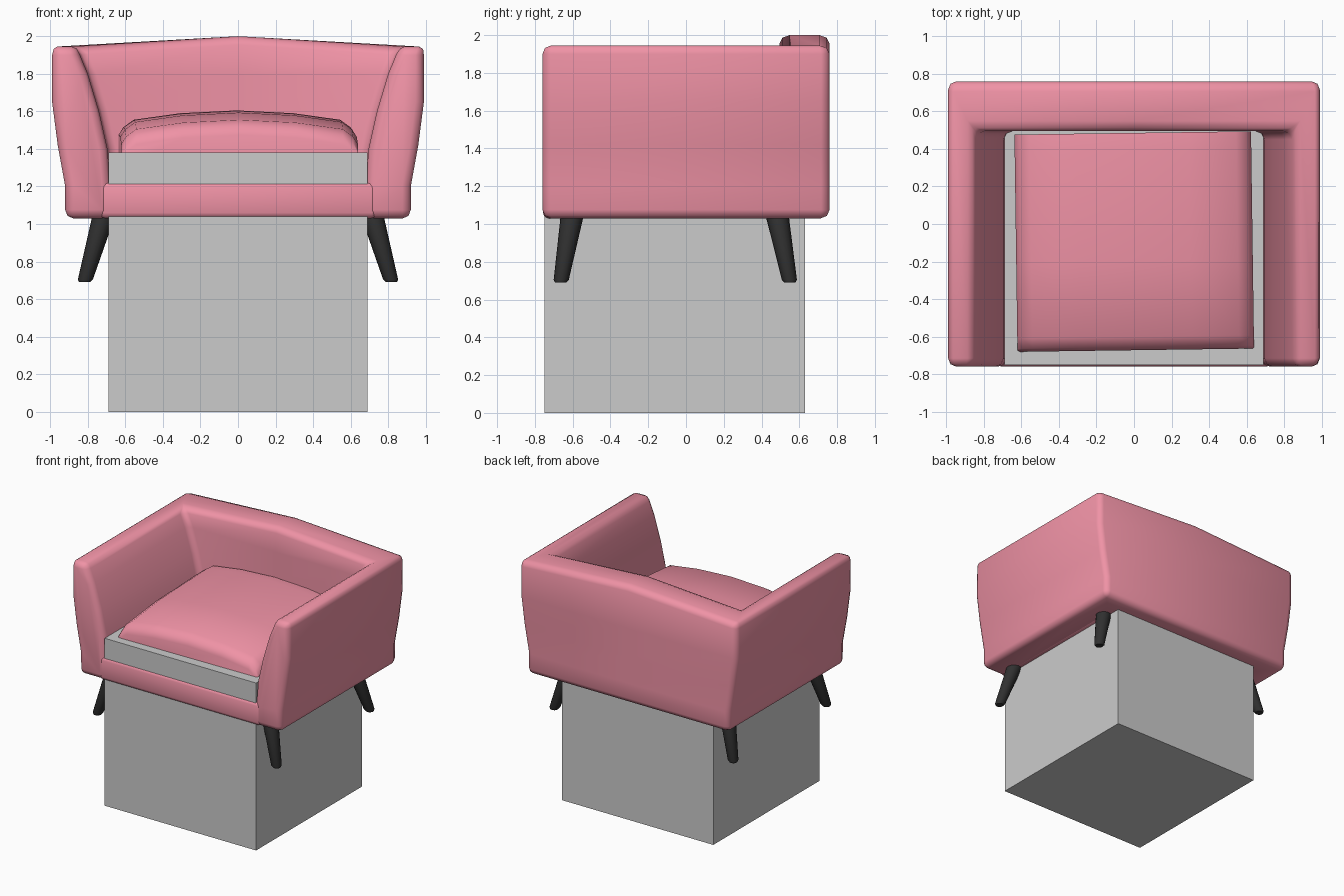
import bpy, bmesh, math
from mathutils import Vector

if "Cube" in bpy.data.objects:
    bpy.data.objects.remove(bpy.data.objects["Cube"])


def material(name, color):
    m = bpy.data.materials.new(name)
    m.diffuse_color = color
    m.use_nodes = True
    m.node_tree.nodes["Principled BSDF"].inputs["Base Color"].default_value = m.diffuse_color
    return m


PINK = material("pink fabric", (0.87, 0.29, 0.38, 1))
DARK = material("dark wood", (0.03, 0.03, 0.03, 1))


def loft(name, sections, mat=None, bevel=0.0, segments=2, angle=40):
    """Skin a list of closed cross-sections and cap both ends."""
    bm = bmesh.new()
    rings = [[bm.verts.new(p) for p in s] for s in sections]
    n = len(rings[0])
    for a, b in zip(rings, rings[1:]):
        for i in range(n):
            j = (i + 1) % n
            bm.faces.new((a[i], a[j], b[j], b[i]))
    bm.faces.new(rings[0])
    bm.faces.new(rings[-1])
    bmesh.ops.recalc_face_normals(bm, faces=bm.faces)
    me = bpy.data.meshes.new(name)
    bm.to_mesh(me)
    bm.free()
    ob = bpy.data.objects.new(name, me)
    bpy.context.collection.objects.link(ob)
    if mat:
        me.materials.append(mat)
    if bevel:
        b = ob.modifiers.new("soft edges", 'BEVEL')
        b.width = bevel
        b.segments = segments
        b.limit_method = 'ANGLE'
        b.angle_limit = math.radians(angle)
        bpy.context.view_layer.objects.active = ob
        ob.select_set(True)
        bpy.ops.object.modifier_apply(modifier=b.name)
        ob.select_set(False)
    return ob


def smooth(ob, angle=50):
    bpy.ops.object.select_all(action='DESELECT')
    ob.select_set(True)
    bpy.context.view_layer.objects.active = ob
    bpy.ops.object.shade_smooth_by_angle(angle=math.radians(angle))


def box(name, x, y0, y1, z0, z1, mat=None, bevel=0.0):
    ring = [(-x, z0), (x, z0), (x, z1), (-x, z1)]
    return loft(name, [[(px, y, pz) for px, pz in ring] for y in (y0, y1)], mat, bevel)


# Arms and back: one profile (arm x, back y, z) swept round a U
profile = [(0.92, 0.76, 1.03), (0.92, 0.76, 1.20), (0.96, 0.76, 1.42), (0.99, 0.76, 1.65),
           (0.99, 0.76, 1.945), (0.86, 0.495, 1.945), (0.80, 0.495, 1.80), (0.74, 0.495, 1.60),
           (0.695, 0.495, 1.40), (0.68, 0.495, 1.20), (0.68, 0.495, 1.03)]
front_r = [(x, -0.76, z) for x, y, z in profile]
corner_r = [(x, y, z) for x, y, z in profile]
middle = [(0, y, z + (0.055 if z > 1.9 else 0)) for x, y, z in profile]
corner_l = [(-x, y, z) for x, y, z in corner_r]
front_l = [(-x, y, z) for x, y, z in front_r]
shell = loft("arms_and_back", [front_r, corner_r, middle, corner_l, front_l], PINK, 0.045)
smooth(shell)

# Front rail and floor of the seat
smooth(box("front_rail", 0.74, -0.758, 0.55, 1.03, 1.225, PINK, 0.03))

# Plain grey block under the cushion, reaching the ground
box("seat_block", 0.69, -0.75, 0.63, 0.0, 1.38)

# Domed cushion, turned very slightly
half = [(0.63, 1.30), (0.63, 1.475), (0.605, 1.515), (0.55, 1.555), (0.30, 1.59)]
dome = half + [(0, 1.605)] + [(-x, z) for x, z in reversed(half)]
stations = [(-0.672, 0.13), (-0.655, 0.085), (-0.60, 0.05), (-0.2, 0.012), (0.40, 0.0), (0.485, 0.01)]
cushion = loft("cushion", [[(x, y, z if z < 1.4 else max(z - d, 1.32 + (z - 1.3) * 0.3))
                            for x, z in dome] for y, d in stations], PINK)
cushion.rotation_euler.z = math.radians(0.8)
smooth(cushion, 45)

# Splayed tapered legs
for sx, side in ((-1, "left"), (1, "right")):
    for end, y_top, y_foot in (("front", -0.60, -0.663), ("back", 0.48, 0.55)):
        top, foot = Vector((sx * 0.71, y_top, 1.06)), Vector((sx * 0.817, y_foot, 0.69))
        rings = []
        for t, r in ((0, 0.062), (0.96, 0.04), (1, 0.03)):
            c = top.lerp(foot, t)
            rings.append([(c.x + r * math.cos(k * math.tau / 16),
                           c.y + r * math.sin(k * math.tau / 16), c.z) for k in range(16)])
        smooth(loft(f"{end}_{side}_leg", rings, DARK), 40)
